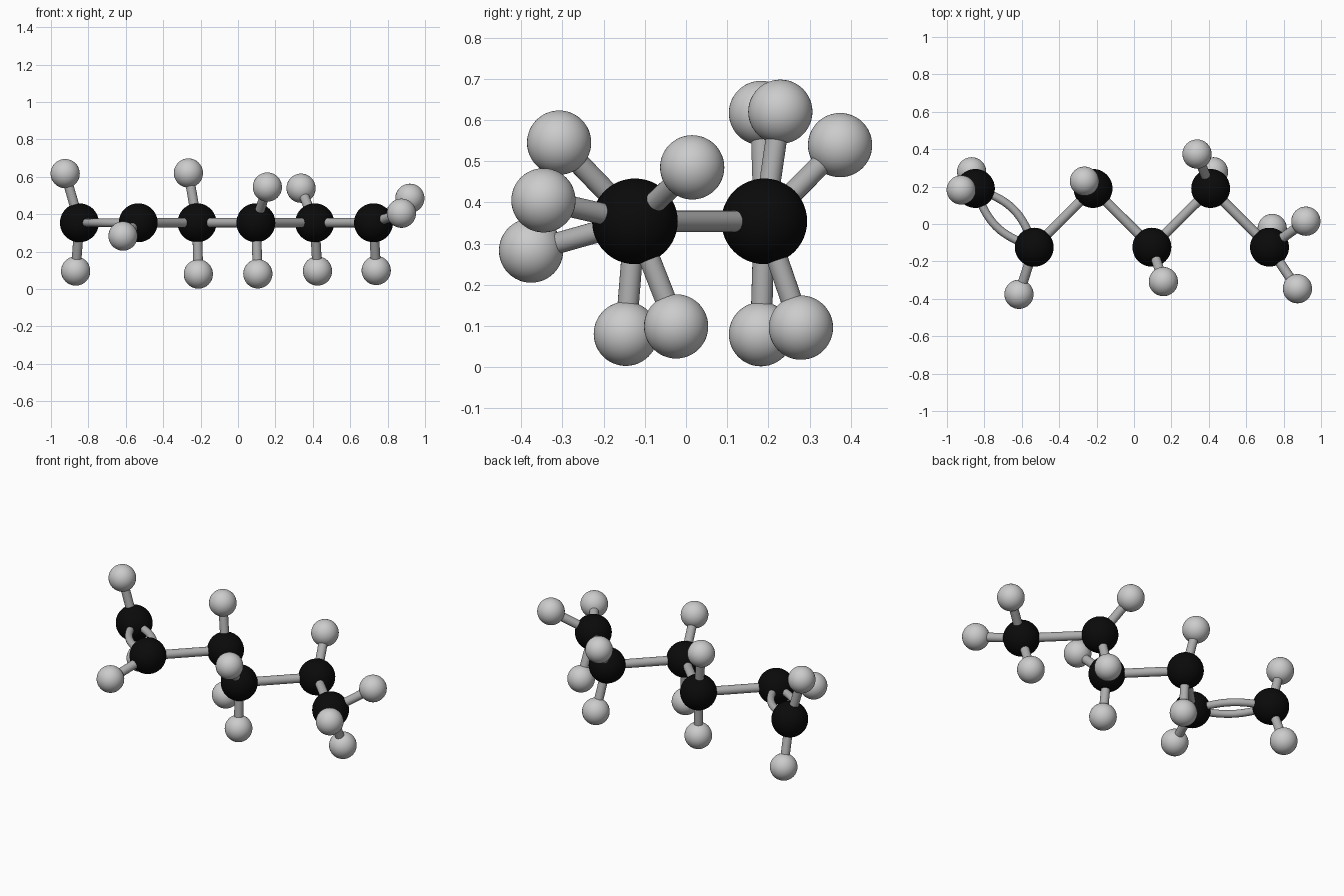
import bpy, math
from mathutils import Vector

if "Cube" in bpy.data.objects:
    bpy.data.objects.remove(bpy.data.objects["Cube"])


def material(name, v):
    m = bpy.data.materials.new(name)
    m.diffuse_color = (v, v, v, 1)
    m.use_nodes = True
    m.node_tree.nodes["Principled BSDF"].inputs["Base Color"].default_value = m.diffuse_color
    return m


black = material("carbon black", 0.003)
light = material("hydrogen light grey", 0.60)
grey = material("bond grey", 0.42)


def finish(name, mat):
    o = bpy.context.object
    o.name = name
    o.data.materials.append(mat)
    bpy.ops.object.shade_smooth_by_angle(angle=math.radians(40))


def ball(name, p, r, mat):
    bpy.ops.mesh.primitive_uv_sphere_add(segments=48, ring_count=24, radius=r, location=p)
    finish(name, mat)


def rod(name, a, b, r=0.026):
    d = b - a
    bpy.ops.mesh.primitive_cylinder_add(vertices=24, radius=r, depth=d.length, location=(a + b) / 2,
                                        rotation=d.to_track_quat('Z', 'Y').to_euler())
    finish(name, grey)


def bent_rod(name, a, b, bulge, r=0.022):
    # arched tube lying in the horizontal plane
    side = (b - a).cross(Vector((0, 0, 1))).normalized()
    cu = bpy.data.curves.new(name, 'CURVE')
    cu.dimensions = '3D'
    cu.bevel_depth = r
    cu.bevel_resolution = 6
    s = cu.splines.new('POLY')
    n = 24
    s.points.add(n)
    for i in range(n + 1):
        t = i / n
        p = a.lerp(b, t) + side * bulge * math.sin(math.pi * t)
        s.points[i].co = (*p, 1)
    s.use_smooth = True
    o = bpy.data.objects.new(name, cu)
    cu.materials.append(grey)
    bpy.context.collection.objects.link(o)


# zigzag chain of six carbons
Z = 0.354
carbons = [Vector((-0.848 + 0.3145 * i, 0.19 if i % 2 == 0 else -0.124, Z)) for i in range(6)]
for i, c in enumerate(carbons):
    ball(f"carbon_{i + 1}", c, 0.104, black)

# double bond, then single chain bonds
bent_rod("double_bond_inner", carbons[0], carbons[1], 0.065)
bent_rod("double_bond_outer", carbons[0], carbons[1], -0.065)
for i in range(1, 5):
    rod(f"chain_bond_{i + 1}", carbons[i], carbons[i + 1])

# hydrogens listed per carbon
hydrogens = [
    [(-0.924, 0.182, 0.617), (-0.868, 0.279, 0.096)],
    [(-0.615, -0.376, 0.283)],
    [(-0.265, 0.229, 0.620), (-0.212, 0.182, 0.080)],
    [(0.157, -0.308, 0.545), (0.106, -0.146, 0.081)],
    [(0.337, 0.374, 0.539), (0.425, 0.279, 0.096)],
    [(0.739, -0.024, 0.099), (0.919, 0.015, 0.485), (0.874, -0.346, 0.405)],
]
for i, group in enumerate(hydrogens):
    for j, p in enumerate(group):
        rod(f"hydrogen_bond_{i + 1}_{j + 1}", carbons[i], Vector(p))
        ball(f"hydrogen_{i + 1}_{j + 1}", p, 0.078, light)
